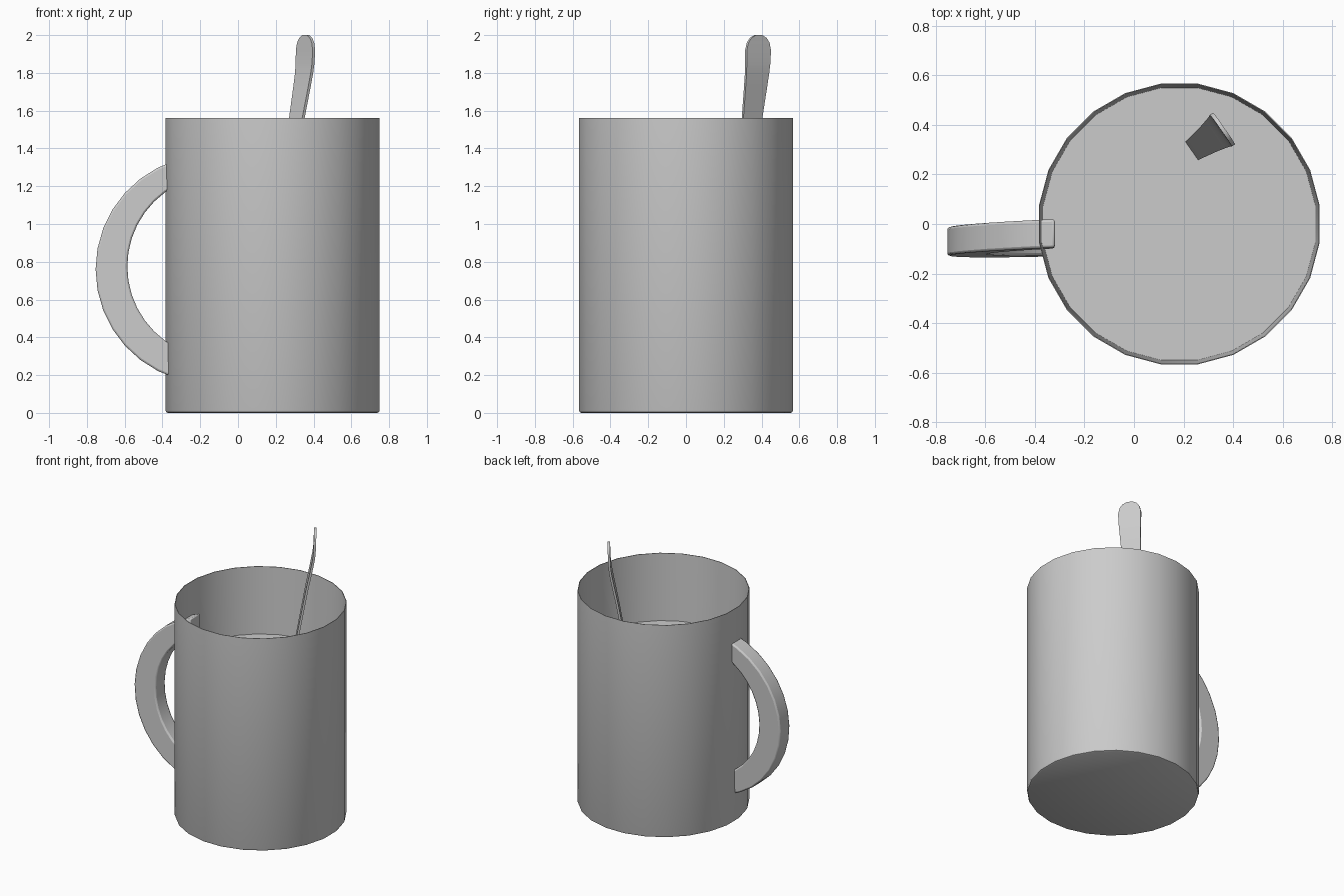
import bpy, bmesh, math
from mathutils import Vector

cube = bpy.data.objects.get("Cube")
if cube:
    bpy.data.objects.remove(cube)

grey = bpy.data.materials.new("plain_grey")
grey.use_nodes = True
grey.diffuse_color = (0.6, 0.6, 0.6, 1)
grey.node_tree.nodes["Principled BSDF"].inputs["Base Color"].default_value = (0.6, 0.6, 0.6, 1)

CENTRE_X = 0.183
SIDES = 24


def finish(name, bm, angle=35, bevel=0):
    bmesh.ops.recalc_face_normals(bm, faces=bm.faces)
    mesh = bpy.data.meshes.new(name)
    bm.to_mesh(mesh)
    bm.free()
    mesh.materials.append(grey)
    obj = bpy.data.objects.new(name, mesh)
    bpy.context.collection.objects.link(obj)
    if bevel:
        mod = obj.modifiers.new("soft_edges", "BEVEL")
        mod.width, mod.segments, mod.limit_method = bevel, 2, "ANGLE"
        mod.angle_limit = math.radians(50)
    bpy.ops.object.select_all(action="DESELECT")
    obj.select_set(True)
    bpy.context.view_layer.objects.active = obj
    bpy.ops.object.shade_smooth_by_angle(angle=math.radians(angle))
    return obj


def loft(bm, sections):
    """Skin closed cross-sections and cap both ends."""
    rings = [[bm.verts.new(p) for p in s] for s in sections]
    for a, b in zip(rings, rings[1:]):
        for i in range(len(a)):
            j = (i + 1) % len(a)
            bm.faces.new((a[i], a[j], b[j], b[i]))
    bm.faces.new(rings[0])
    bm.faces.new(rings[-1])


def circle(radius, z):
    turns = [math.tau * (i + 0.5) / SIDES for i in range(SIDES)]
    return [(CENTRE_X + radius * math.cos(t), radius * math.sin(t), z) for t in turns]


# Mug: outer wall, thin rim, tapering inner wall and floor
bm = bmesh.new()
profile = [(0.56, 0), (0.568, 0.004), (0.572, 0.014), (0.572, 1.56),
           (0.568, 1.56), (0.555, 1.07), (0.53, 0.05)]
loft(bm, [circle(r, z) for r, z in profile])
finish("mug", bm)

# Drink surface
bm = bmesh.new()
bm.faces.new([bm.verts.new(p) for p in circle(0.555, 1.07)])
finish("drink", bm)


# Handle: a crescent, thickest at the middle, slightly twisted on the mug
def arc_point(cx, cz, radius, t):
    end = math.acos((-0.32 - cx) / radius)
    a = end + (math.tau - 2 * end) * t
    return cx + radius * math.cos(a), cz + radius * math.sin(a)


bm = bmesh.new()
sections = []
STEPS = 14
for i in range(STEPS + 1):
    outer = arc_point(-0.15, 0.76, 0.604, i / STEPS)
    inner = arc_point(-0.10, 0.775, 0.486, i / STEPS)
    ring = []
    for (x, z), side in ((outer, -1), (outer, 1), (inner, 1), (inner, -1)):
        y = -0.068 + 0.035 * x + 0.031 * z
        ring.append((x, y + side * 0.0575, z))
    sections.append(ring)
loft(bm, sections)
finish("handle", bm, bevel=0.01)

# Spoon: bowl hidden in the drink, leaning stem, upright rounded tip
across = Vector((0.57, -0.82, 0))
lean = Vector((0.82, 0.57, 0))
base = Vector((0.24, 0.30, 0))
stations = [  # height, lean distance, width
    (0.10, -0.17, 0.08), (0.16, -0.16, 0.18), (0.28, -0.14, 0.23),
    (0.42, -0.115, 0.18), (0.52, -0.10, 0.08), (1.07, 0, 0.09),
    (1.56, 0.087, 0.122), (1.72, 0.119, 0.138), (1.80, 0.134, 0.146),
    (1.85, 0.14, 0.152), (1.92, 0.143, 0.156), (1.96, 0.144, 0.136),
    (1.985, 0.145, 0.098), (2.0, 0.145, 0.04)]
bm = bmesh.new()
sections = []
for z, distance, width in stations:
    mid = base + lean * distance + Vector((0, 0, z))
    sections.append([mid + across * (u * width / 2) + lean * (v * 0.008)
                     for u, v in ((-1, -1), (1, -1), (1, 1), (-1, 1))])
loft(bm, sections)
finish("spoon", bm)
